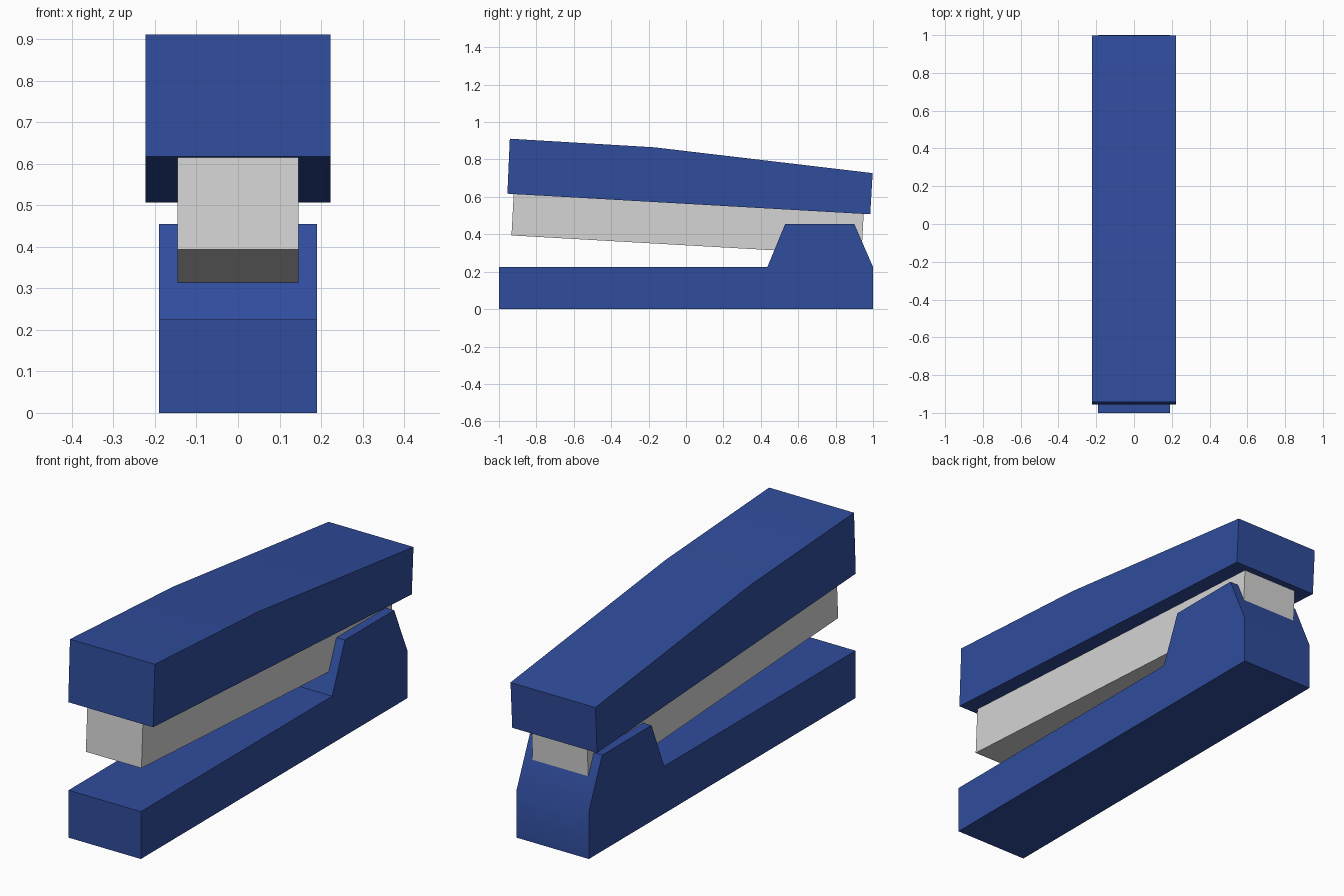
import bpy
import bmesh
import math

if "Cube" in bpy.data.objects:
    bpy.data.objects.remove(bpy.data.objects["Cube"])


def material(name, color):
    mat = bpy.data.materials.new(name)
    mat.diffuse_color = (*color, 1.0)
    mat.use_nodes = True
    mat.node_tree.nodes["Principled BSDF"].inputs["Base Color"].default_value = mat.diffuse_color
    return mat


def extruded_profile(name, profile, half_width, mat):
    """Extrude a side profile of (y, z) points across x, centred on x = 0."""
    bm = bmesh.new()
    face = bm.faces.new([bm.verts.new((-half_width, y, z)) for y, z in profile])
    result = bmesh.ops.extrude_face_region(bm, geom=[face])
    moved = [v for v in result["geom"] if isinstance(v, bmesh.types.BMVert)]
    bmesh.ops.translate(bm, verts=moved, vec=(2 * half_width, 0, 0))
    if not face.is_valid or len(bm.faces) < len(profile) + 2:
        bmesh.ops.holes_fill(bm, edges=bm.edges)
    bmesh.ops.recalc_face_normals(bm, faces=bm.faces)
    mesh = bpy.data.meshes.new(name)
    bm.to_mesh(mesh)
    bm.free()
    mesh.materials.append(mat)
    obj = bpy.data.objects.new(name, mesh)
    bpy.context.collection.objects.link(obj)
    bpy.ops.object.select_all(action='DESELECT')
    bpy.context.view_layer.objects.active = obj
    obj.select_set(True)
    bpy.ops.object.shade_smooth_by_angle(angle=math.radians(30))
    return obj


blue = material("blue_plastic", (0.030, 0.074, 0.335))
steel = material("light_grey_metal", (0.66, 0.66, 0.66))

# Base with the raised rear hinge block
extruded_profile("base", [
    (-1.0, 0.0), (1.0, 0.0), (1.0, 0.225), (0.90, 0.455),
    (0.53, 0.455), (0.435, 0.225), (-1.0, 0.225)], 0.19, blue)

# Tilted staple magazine, its top tucked into the cover
extruded_profile("magazine", [
    (-0.933, 0.394), (0.938, 0.288), (0.951, 0.53), (-0.92, 0.636)], 0.146, steel)

# Upper cover with a shallow bend along its top
extruded_profile("cover", [
    (-0.955, 0.617), (0.985, 0.507), (0.998, 0.727),
    (-0.17, 0.865), (-0.942, 0.911)], 0.223, blue)
